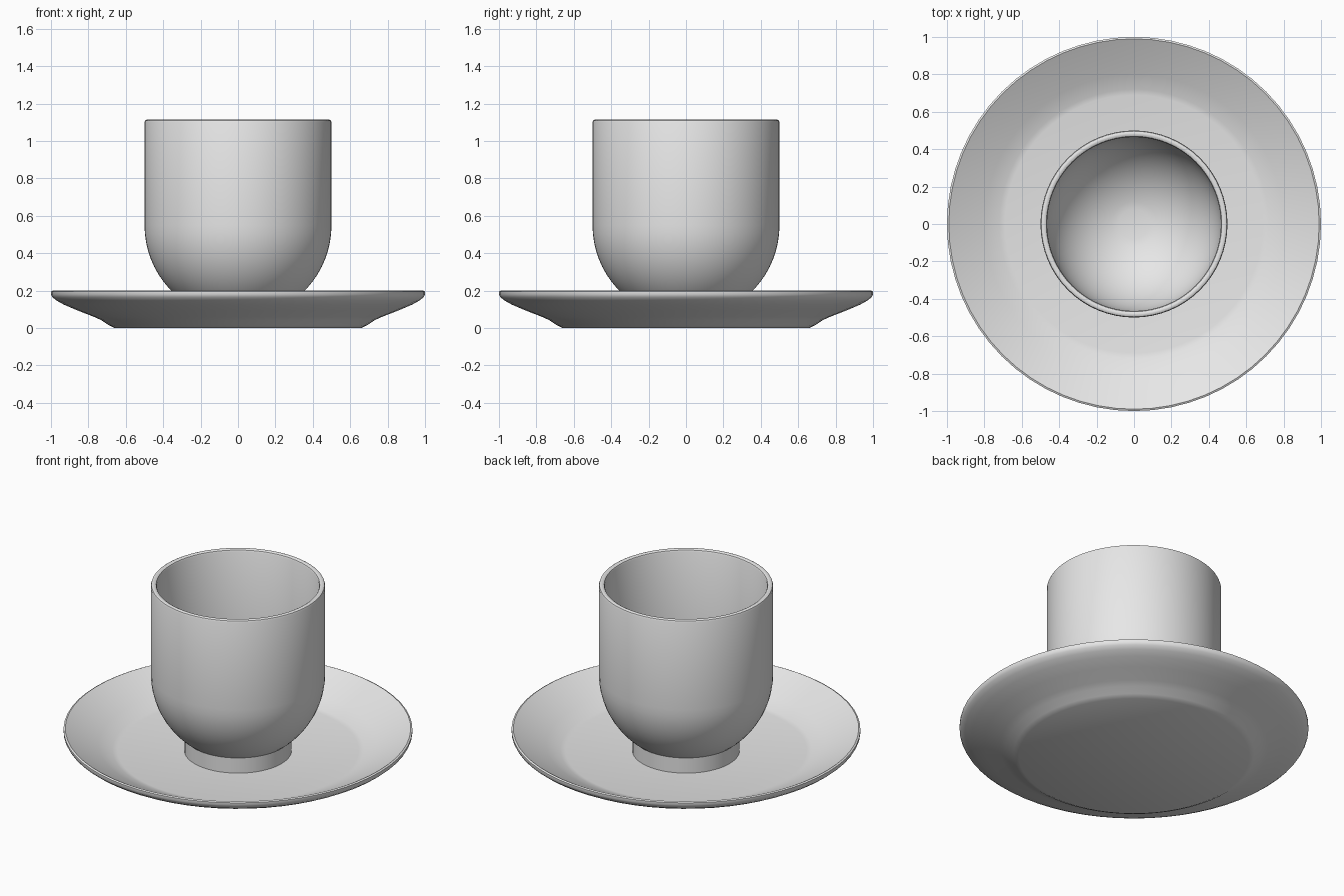
import bpy
import bmesh
import math

if "Cube" in bpy.data.objects:
    bpy.data.objects.remove(bpy.data.objects["Cube"], do_unlink=True)

SIDES = 64

glaze = bpy.data.materials.new("pale_grey_ceramic")
glaze.use_nodes = True
glaze.diffuse_color = (0.8, 0.8, 0.8, 1)
glaze.node_tree.nodes["Principled BSDF"].inputs["Base Color"].default_value = (0.8, 0.8, 0.8, 1)


def arc(radius, centre_z, start, end, steps):
    """Points of a circular arc in the (r, z) plane, angles in degrees."""
    angles = [math.radians(start + (end - start) * i / steps) for i in range(steps + 1)]
    return [(radius * math.cos(a), centre_z + radius * math.sin(a)) for a in angles]


def lathe(name, profile):
    """Spin an (r, z) profile around the z axis."""
    bm = bmesh.new()
    verts = [bm.verts.new((r, 0, z)) for r, z in profile]
    edges = [bm.edges.new(pair) for pair in zip(verts, verts[1:])]
    bmesh.ops.spin(bm, geom=verts + edges, axis=(0, 0, 1), cent=(0, 0, 0),
                   angle=math.tau, steps=SIDES, use_duplicate=False)
    bmesh.ops.remove_doubles(bm, verts=bm.verts, dist=0.0005)
    bmesh.ops.recalc_face_normals(bm, faces=bm.faces)
    mesh = bpy.data.meshes.new(name)
    bm.to_mesh(mesh)
    bm.free()
    mesh.materials.append(glaze)
    obj = bpy.data.objects.new(name, mesh)
    bpy.context.collection.objects.link(obj)
    bpy.ops.object.select_all(action="DESELECT")
    obj.select_set(True)
    bpy.context.view_layer.objects.active = obj
    bpy.ops.object.shade_smooth_by_angle(angle=math.radians(35))
    return obj


# Saucer: flat base, flared underside, thin rim and flat well
lathe("saucer", [
    (0, 0), (0.66, 0), (0.69, 0.015), (0.73, 0.042), (0.77, 0.06),
    (0.86, 0.095), (0.93, 0.125), (0.97, 0.147), (0.992, 0.165),
    (1, 0.18), (1, 0.195), (0.99, 0.2),
    (0.95, 0.178), (0.88, 0.142), (0.8, 0.102), (0.72, 0.066), (0.69, 0.06), (0, 0.06)])

# Cup: round bowl, straight wall, soft lip and a small flat floor inside
outside = [(0, 0.052)] + arc(0.5, 0.55, -85, 0, 16)
lip = [(0.5, 1.1), (0.496, 1.11), (0.488, 1.114), (0.478, 1.114), (0.469, 1.109), (0.465, 1.1)]
inside = arc(0.465, 0.55, 0, -80, 16) + [(0, 0.092)]
lathe("cup", outside + lip + inside)

# Foot ring under the bowl
lathe("cup_foot", [(0.27, 0.13), (0.27, 0.058), (0.307, 0.058), (0.307, 0.157)])
